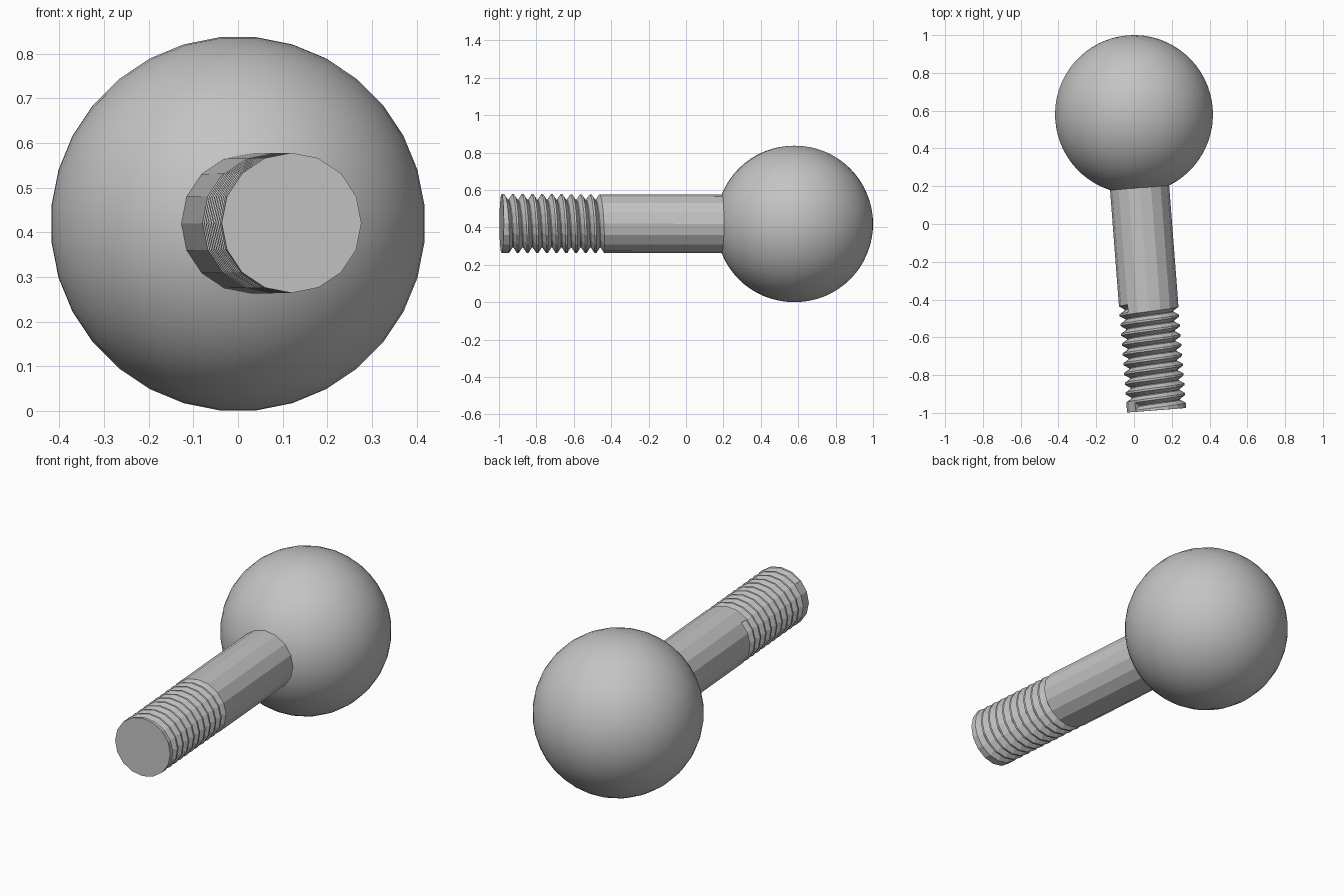
import bpy, bmesh, math
from mathutils import Matrix, Vector

cube = bpy.data.objects.get("Cube")
if cube:
    bpy.data.objects.remove(cube)

SIDES, TURNS, PITCH = 16, 10, 0.052
CREST, ROOT = 0.157, 0.128
START, SHAFT_LEN = 0.008, 1.3
BALL = Vector((0, 0.58, 0.419))
TIP = Vector((0.12, -0.986, 0.421))
GROOVE = [(0, CREST), (0.36, ROOT), (0.44, ROOT), (0.8, CREST)]

steel = bpy.data.materials.new("plain_grey")
steel.use_nodes = True
grey = (0.55, 0.55, 0.55, 1)
steel.diffuse_color = grey
steel.node_tree.nodes["Principled BSDF"].inputs["Base Color"].default_value = grey


def finish(bm, name, matrix):
    mesh = bpy.data.meshes.new(name)
    bm.to_mesh(mesh)
    bm.free()
    mesh.materials.append(steel)
    obj = bpy.data.objects.new(name, mesh)
    obj.matrix_world = matrix
    bpy.context.collection.objects.link(obj)
    return obj


# Frame whose z runs along the shaft, from the tip to the ball
axis = (BALL - TIP).normalized()
up = Vector((0, 0, 1))
side = up.cross(axis).normalized()
turn = Matrix((side, axis.cross(side), axis)).transposed().to_4x4()

# Ball head
bm = bmesh.new()
bmesh.ops.create_uvsphere(bm, u_segments=32, v_segments=32, radius=0.42)
spin = Matrix.Rotation(math.pi / 32, 4, 'Z')
ball = finish(bm, "ball_head", Matrix.Translation(BALL) @ turn @ spin)
for poly in ball.data.polygons:
    poly.use_smooth = True

# Threaded shaft: a helical groove cut in a plain rod, with blunt groove ends
bm = bmesh.new()
columns = []
for j in range(SIDES + 1):
    angle = math.radians(45) + math.tau * j / SIDES
    profile = [(0, CREST)]
    for k in range(TURNS):
        profile += [(START + PITCH * (k + j / SIDES + s), r) for s, r in GROOVE]
    profile.append((SHAFT_LEN, CREST))
    columns.append([bm.verts.new((r * math.cos(angle), r * math.sin(angle), s))
                    for s, r in profile])
for a, b in zip(columns, columns[1:]):
    for i in range(len(a) - 1):
        bm.faces.new((a[i], b[i], b[i + 1], a[i + 1]))
# Groove end walls
bm.faces.new(columns[0][1:5])
bm.faces.new(columns[-1][-5:-1][::-1])
# End caps
bm.faces.new([c[0] for c in columns[:-1]][::-1])
bm.faces.new([c[-1] for c in columns[:-1]])
bmesh.ops.remove_doubles(bm, verts=bm.verts[:], dist=0.0001)

# The frame's x points to the model's left and its y points up
finish(bm, "threaded_shaft", Matrix.Translation(TIP) @ turn)
